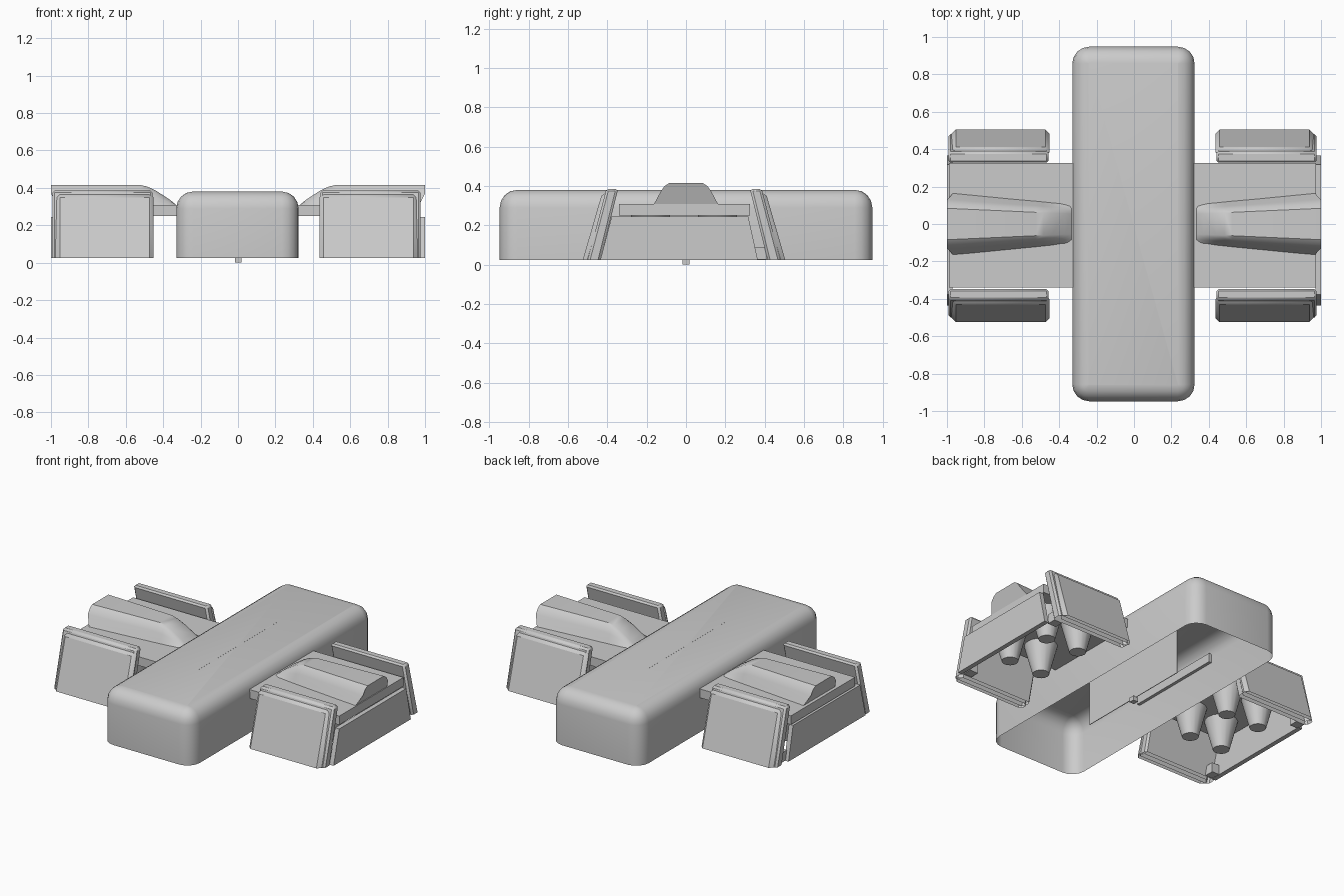
import bpy, bmesh
from math import sin, cos, pi

if "Cube" in bpy.data.objects:
    bpy.data.objects.remove(bpy.data.objects["Cube"])

def finish(name, bm, bevel=0.0, smooth=True):
    bmesh.ops.recalc_face_normals(bm, faces=bm.faces[:])
    me = bpy.data.meshes.new(name)
    bm.to_mesh(me)
    bm.free()
    ob = bpy.data.objects.new(name, me)
    bpy.context.collection.objects.link(ob)
    if bevel:
        m = ob.modifiers.new("chamfer", 'BEVEL')
        m.width, m.segments, m.limit_method = bevel, 1, 'ANGLE'
    if smooth:
        bpy.ops.object.select_all(action='DESELECT')
        ob.select_set(True)
        bpy.context.view_layer.objects.active = ob
        bpy.ops.object.shade_smooth_by_angle(angle=0.6)
    return ob

def loft(name, rings, cap_start=True, cap_end=True, bevel=0.0):
    """Skin a list of equal-length closed rings."""
    bm = bmesh.new()
    vs = [[bm.verts.new(p) for p in r] for r in rings]
    n = len(rings[0])
    for a, b in zip(vs, vs[1:]):
        for i in range(n):
            j = (i + 1) % n
            bm.faces.new((a[i], a[j], b[j], b[i]))
    if cap_start:
        bm.faces.new(vs[0])
    if cap_end:
        bm.faces.new(vs[-1])
    return finish(name, bm, bevel)

def box(name, x0, x1, y0, y1, z0, z1, bevel=0.0):
    ring = lambda z: [(x0, y0, z), (x1, y0, z), (x1, y1, z), (x0, y1, z)]
    return loft(name, [ring(z0), ring(z1)], bevel=bevel)

def rounded_ring(hx, hy, r, z, cx=0.0, cy=0.0, seg=4):
    pts = []
    for k, (sx, sy) in enumerate([(1, 1), (-1, 1), (-1, -1), (1, -1)]):
        for i in range(seg + 1):
            a = k * pi / 2 + i * pi / 2 / seg
            pts.append((cx + sx * (hx - r) + r * cos(a),
                        cy + sy * (hy - r) + r * sin(a), z))
    return pts

# Central body: rounded shell, open underneath
R = 0.09
rings = [rounded_ring(0.327, 0.948, R, 0.025, -0.003)]
for i in range(5):
    a = i * pi / 8
    d = R * (1 - cos(a)) * 0.97
    rings.append(rounded_ring(0.327 - d, 0.948 - d, R - d, 0.29 + R * sin(a), -0.003))
loft("body_shell", rings, cap_start=False)

# Dividing wall inside the body and the small pin under it
box("body_divider", -0.002, 0.002, -0.41, 0.40, 0.025, 0.3805)
box("centre_pin", -0.015, 0.02, -0.018, 0.018, 0.0, 0.03)

CX, CY = -0.008, -0.01       # centre of the side pods
for sx, side in ((1, "right"), (-1, "left")):
    X = lambda v: CX + sx * v

    for sy, end in ((-1, "front"), (1, "back")):
        Y = lambda v: CY + sy * v
        # Sloped end blocks, open underneath, with a thin frame behind
        for part, x0, x1, o0, i0, o1, i1, zt, bev in (
                ("end_block", 0.443, 0.967, 0.515, 0.455, 0.415, 0.365, 0.37, 0.022),
                ("end_frame", 0.448, 0.985, 0.49, 0.425, 0.395, 0.335, 0.386, 0.012)):
            ring = lambda o, i, z: [(X(x0), Y(o), z), (X(x1), Y(o), z),
                                    (X(x1), Y(i), z), (X(x0), Y(i), z)]
            loft(f"{side}_{end}_{part}", [ring(o0, i0, 0.025), ring(o1, i1, zt)],
                 cap_start=False, bevel=bev)

        # Tapered studs under the deck
        for k, sxp in enumerate((0.58, 0.82)):
            circ = lambda r, z: [(X(sxp) + r * cos(t * pi / 8), Y(0.17) + r * sin(t * pi / 8), z)
                                 for t in range(16)]
            loft(f"{side}_{end}_stud_{k}", [circ(0.1, 0.25), circ(0.05, 0.06)])
        # Small corner tab
        a, b = sorted((Y(0.36), Y(0.42)))
        box(f"{side}_{end}_corner_tab", *sorted((X(0.91), X(0.97))), a, b, 0.027, 0.09)

    # Deck plate joining the pod to the body
    box(f"{side}_deck", *sorted((sx * 0.31, X(0.982))), -0.34, 0.325, 0.25, 0.308)

    # Outer side panel
    ring = lambda x: [(x, -0.436, 0.025), (x, 0.365, 0.025), (x, 0.317, 0.245), (x, -0.378, 0.245)]
    loft(f"{side}_side_panel", [ring(sx * 0.97), ring(sx * 1.0)])

    # Long rounded hump on the deck, widening outwards
    rings = []
    for x, w, h, undercut in ((0.335, 0.108, 0.012, 0), (0.37, 0.111, 0.04, 0),
                              (0.44, 0.117, 0.085, 0), (0.485, 0.121, 0.106, 0),
                              (0.525, 0.125, 0.115, 0), (1.0, 0.168, 0.115, 0.035)):
        half = [(1.0, 0.0), (0.9, 0.25), (0.78, 0.58), (0.66, 0.85), (0.5, 1.0)]
        prof = half + [(-a, b) for a, b in reversed(half)]
        rings.append([(sx * (x - undercut * max(0, 1 - b / 0.6)), w * a, 0.301 + h * b)
                      for a, b in prof])
    loft(f"{side}_hump", rings)
